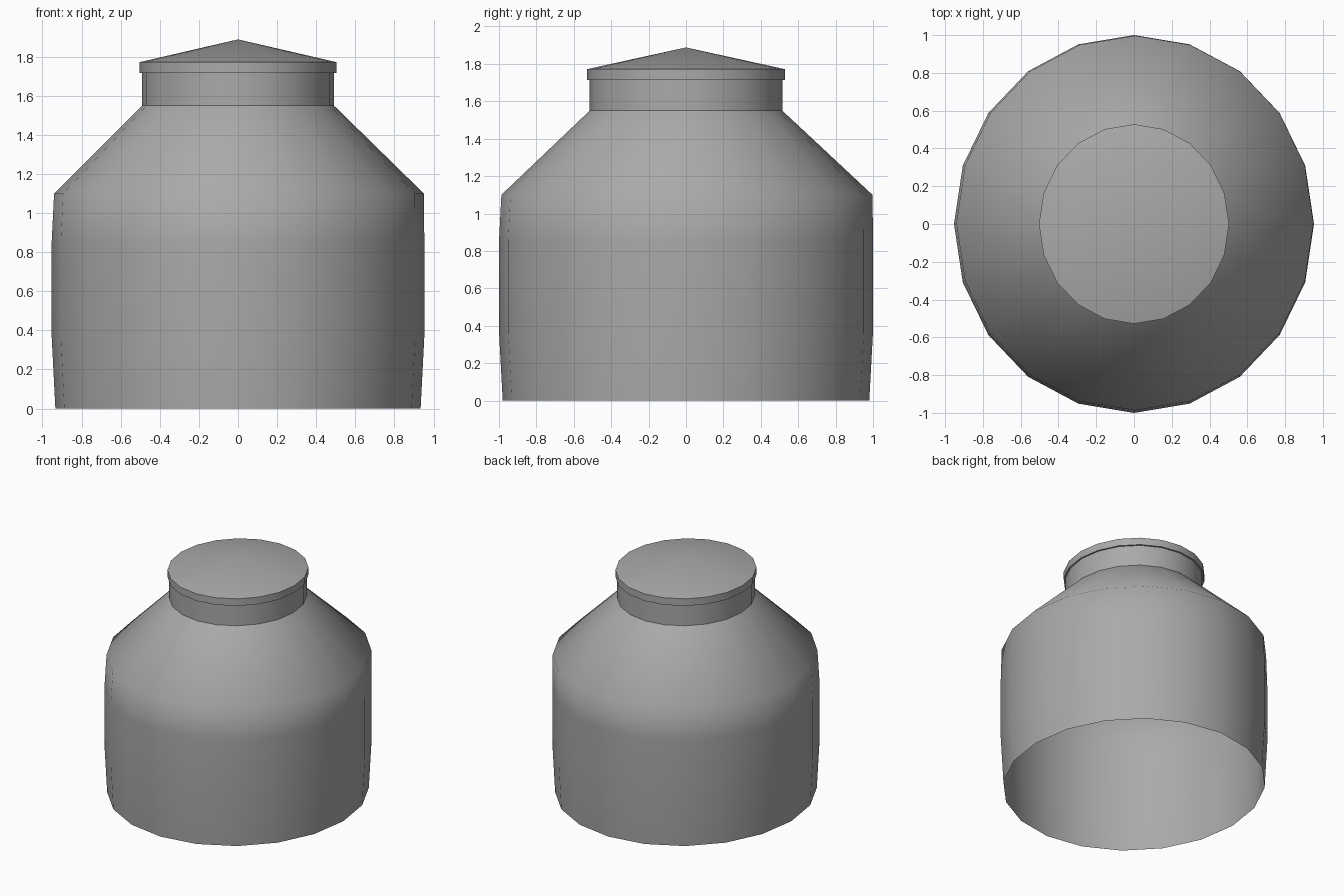
import bpy
import bmesh
import math

SIDES = 20
ASPECT = 0.953  # width relative to depth

cube = bpy.data.objects.get("Cube")
if cube:
    bpy.data.objects.remove(cube, do_unlink=True)

grey = bpy.data.materials.new("plain grey")
grey.use_nodes = True
colour = (0.4, 0.4, 0.4, 1)
grey.diffuse_color = colour
grey.node_tree.nodes["Principled BSDF"].inputs["Base Color"].default_value = colour


def lathe(name, profile, apex=None, sharp_angle=None):
    """Sweep (radius, height, offset) rings into an oval shell, with an optional pointed top."""
    bm = bmesh.new()
    rings = []
    for radius, z, shift in profile:
        ring = []
        for i in range(SIDES):
            a = math.tau * i / SIDES
            ring.append(bm.verts.new((radius * ASPECT * math.cos(a) + shift,
                                      radius * math.sin(a) + shift, z)))
        rings.append(ring)
    for low, high in zip(rings, rings[1:]):
        for i in range(SIDES):
            j = (i + 1) % SIDES
            bm.faces.new((low[i], low[j], high[j], high[i]))
    if apex is not None:
        tip = bm.verts.new((0, 0, apex))
        for i in range(SIDES):
            bm.faces.new((rings[-1][i], rings[-1][(i + 1) % SIDES], tip))
    mesh = bpy.data.meshes.new(name)
    bm.to_mesh(mesh)
    bm.free()
    mesh.materials.append(grey)
    obj = bpy.data.objects.new(name, mesh)
    bpy.context.collection.objects.link(obj)
    bpy.ops.object.select_all(action='DESELECT')
    obj.select_set(True)
    bpy.context.view_layer.objects.active = obj
    if sharp_angle is None:
        bpy.ops.object.shade_smooth()
    else:
        bpy.ops.object.shade_smooth_by_angle(angle=math.radians(sharp_angle))
    return obj


# Open-bottomed body, gently bulged, with a softly shaded sloping shoulder
lathe("body", [(0.98, 0, 0), (1.0, 0.37, 0), (1.0, 0.85, 0),
               (0.992, 1.1, 0.005), (0.515, 1.55, 0)])

# Straight neck
lathe("neck", [(0.515, 1.55, 0), (0.515, 1.715, 0)])

# Overhanging lid with a shallow conical top
lathe("lid", [(0.515, 1.715, 0), (0.528, 1.715, 0), (0.528, 1.772, 0)],
      apex=1.888, sharp_angle=30)
